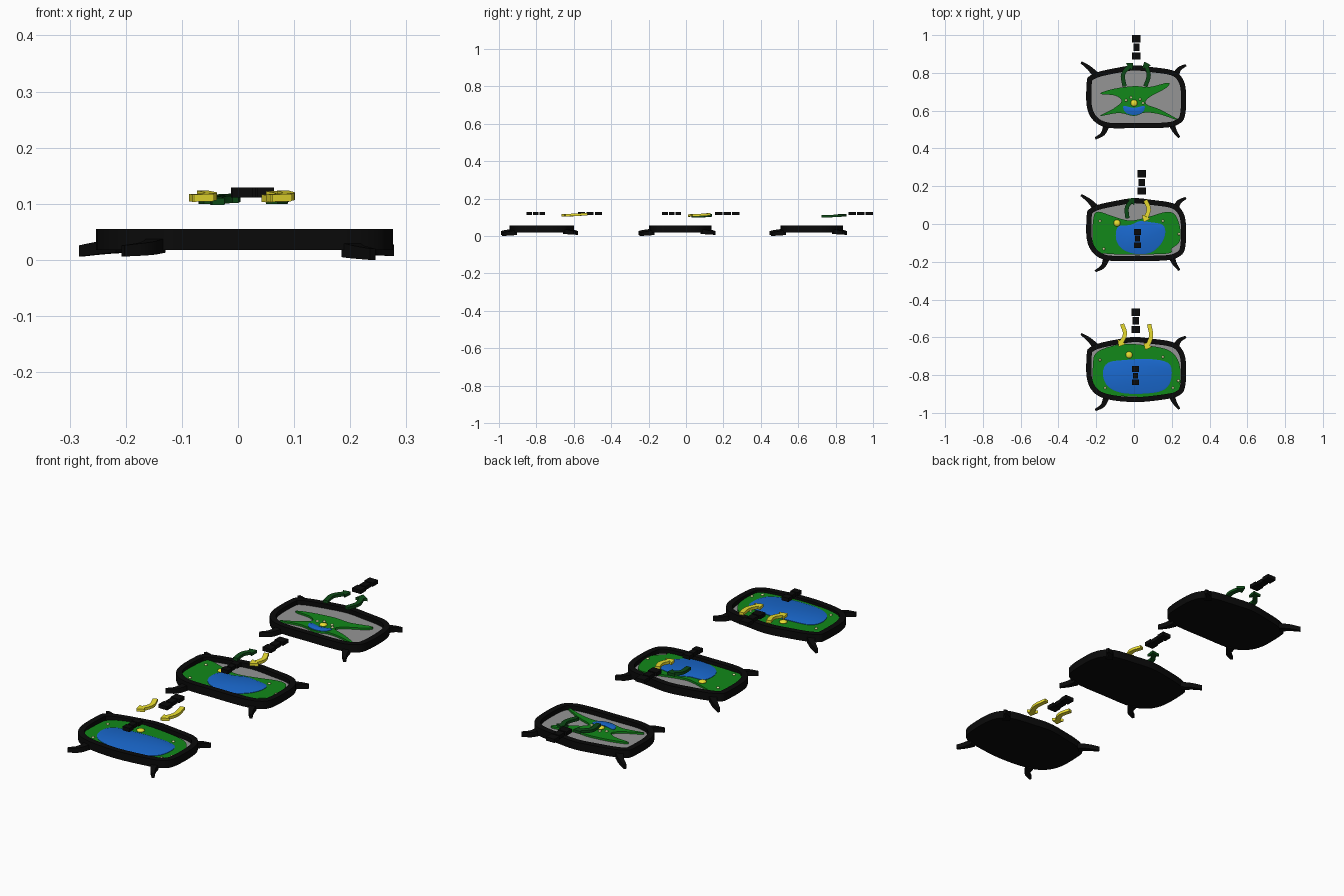
import bpy, bmesh, math
from mathutils import Vector


def material(name, rgb):
    m = bpy.data.materials.new(name)
    m.diffuse_color = (*rgb, 1)
    return m


BLACK = material("black", (0.003, 0.003, 0.003))
GREY = material("grey", (0.3, 0.3, 0.3))
GREEN = material("green", (0.006, 0.25, 0.01))
BLUE = material("blue", (0.01, 0.14, 0.62))
YELLOW = material("yellow", (0.85, 0.75, 0.03))
DARK = material("dark_green", (0.004, 0.07, 0.008))
PALE = material("pale_yellow", (0.7, 0.75, 0.35))


def finish(bm, name, mat, angle=35):
    bmesh.ops.recalc_face_normals(bm, faces=bm.faces[:])
    me = bpy.data.meshes.new(name)
    bm.to_mesh(me)
    bm.free()
    me.materials.append(mat)
    ob = bpy.data.objects.new(name, me)
    bpy.context.collection.objects.link(ob)
    bpy.ops.object.select_all(action='DESELECT')
    ob.select_set(True)
    bpy.context.view_layer.objects.active = ob
    bpy.ops.object.shade_smooth_by_angle(angle=math.radians(angle))
    return ob


def spline(pts, n=4, closed=True):
    # Catmull-Rom through the control points
    p = [Vector(q) for q in pts]
    if not closed:
        p = [2 * p[0] - p[1]] + p + [2 * p[-1] - p[-2]]
    k = len(p)
    out = []
    for i in range(k) if closed else range(1, k - 2):
        a, b, c, d = (p[(i + j) % k] for j in (-1, 0, 1, 2))
        for s in range(n):
            t = s / n
            out.append(0.5 * (2 * b + (c - a) * t + (2 * a - 5 * b + 4 * c - d) * t * t
                              + (3 * b - a - 3 * c + d) * t ** 3))
    return out if closed else out + [p[-2]]


def inset(loop, d):
    # loop runs anticlockwise
    out = []
    for i, p in enumerate(loop):
        t = (loop[(i + 1) % len(loop)] - loop[i - 1]).normalized()
        out.append(p + Vector((-t.y, t.x)) * d)
    return out


def rings(name, loops, mat):
    # solid skinned through (outline, z) loops, capped at both ends
    bm = bmesh.new()
    vs = [[bm.verts.new((p.x, p.y, z)) for p in lp] for lp, z in loops]
    n = len(vs[0])
    for a, b in zip(vs, vs[1:]):
        for i in range(n):
            bm.faces.new((a[i], a[(i + 1) % n], b[(i + 1) % n], b[i]))
    bm.faces.new(vs[0][::-1])
    bm.faces.new(vs[-1])
    return finish(bm, name, mat)


def ribbon(name, path, widths, heights, mat):
    # box-section strip along a 3D path
    bm = bmesh.new()
    prev = None
    for i, p in enumerate(path):
        t = path[min(i + 1, len(path) - 1)] - path[max(i - 1, 0)]
        s = Vector((-t.y, t.x, 0)).normalized() * widths[i] / 2
        h = Vector((0, 0, heights[i] / 2))
        cur = [bm.verts.new(p + q) for q in (s + h, -s + h, -s - h, s - h)]
        if prev:
            for j in range(4):
                bm.faces.new((prev[j], prev[(j + 1) % 4], cur[(j + 1) % 4], cur[j]))
        else:
            bm.faces.new(cur)
        prev = cur
    bm.faces.new(prev)
    return finish(bm, name, mat)


def arrow(name, pts, mat):
    path = spline(pts, 5, False)
    d = (path[-1] - path[-3]).normalized()
    neck = path[-1] - d * 0.03
    body = path[:-2]
    full = body + [neck, neck + d * 0.0005, path[-1]]
    w = [0.022] * (len(body) + 1) + [0.052, 0.003]
    ribbon(name, full, w, [0.013] * len(full), mat)


def ball(name, x, y, z, r, h, mat):
    bm = bmesh.new()
    bmesh.ops.create_uvsphere(bm, u_segments=12, v_segments=8, radius=1)
    for v in bm.verts:
        v.co = (x + v.co.x * r, y + v.co.y * r, z + v.co.z * h)
    finish(bm, name, mat, 60)


def marker(name, x, y, length, w):
    # three plain blocks standing for a water molecule
    bm = bmesh.new()
    for k in (-1, 0, 1):
        g = bmesh.ops.create_cube(bm, size=1)
        ww = w * (0.75 if k == 0 else 1)
        for v in g['verts']:
            v.co = (x + v.co.x * ww, y + k * length * 0.35 + v.co.y * length * 0.3,
                    0.12 + v.co.z * 0.018)
    finish(bm, name, BLACK)


def cell(tag, oy, belly, plasma, vacuole, nucleus, dots):
    outline = spline([(-0.25, 0.05), (-0.25, -0.08), (-0.215, -0.155), (-0.14, -0.193),
                      (0.01, -0.195 - belly), (0.165, -0.193), (0.235, -0.175), (0.27, -0.13),
                      (0.275, 0), (0.255, 0.07), (0.205, 0.11), (0.1, 0.127), (0, 0.137),
                      (-0.1, 0.122), (-0.19, 0.102), (-0.235, 0.08)])
    outline = [p + Vector((0, oy)) for p in outline]
    inner = inset(outline, 0.027)
    # tray-like wall, grey floor, layered contents
    rings(tag + "_cell_wall", [(outline, 0.018), (outline, 0.055), (inner, 0.055), (inner, 0.027)], BLACK)
    rings(tag + "_floor", [(inner, 0.026), (inner, 0.034)], GREY)
    g = spline(plasma)
    rings(tag + "_cytoplasm", [(g, 0.033), (g, 0.043)], GREEN)
    b = spline(vacuole)
    rings(tag + "_vacuole", [(b, 0.04), (b, 0.045), (inset(b, 0.006), 0.047)], BLUE)
    ball(tag + "_nucleus", *nucleus, 0.045, 0.018, 0.007, YELLOW)
    for i, (x, y) in enumerate(dots):
        ball(f"{tag}_granule_{i}", x, y, 0.044, 0.007, 0.005, PALE)
    # broken-off neighbouring wall stubs at the corners
    stubs = [((-0.205, 0.09, 0.026), (-0.24, 0.125, 0.022), (-0.28, 0.153, 0.016)),
             ((0.22, 0.085, 0.024), (0.24, 0.118, 0.02), (0.275, 0.138, 0.017)),
             ((-0.145, -0.18, 0.026), (-0.165, -0.225, 0.02), (-0.205, -0.25, 0.016)),
             ((0.2, -0.175, 0.018), (0.215, -0.21, 0.014), (0.24, -0.245, 0.01))]
    for i, s in enumerate(stubs):
        path = [p + Vector((0, oy, 0)) for p in spline(s, 4, False)]
        n = len(path)
        ribbon(f"{tag}_wall_stub_{i}", path, [0.034 - 0.022 * k / (n - 1) for k in range(n)],
               [0.026 - 0.006 * k / (n - 1) for k in range(n)], BLACK)


# Shrunken cell (back)
cell("shrunken", 0.703, 0,
     [(-0.18, 0.69), (-0.1, 0.68), (-0.065, 0.65), (-0.11, 0.61), (-0.18, 0.572), (-0.08, 0.588),
      (0, 0.572), (0.06, 0.59), (0.14, 0.58), (0.245, 0.545), (0.14, 0.605), (0.065, 0.635),
      (0.08, 0.67), (0.17, 0.72), (0.18, 0.748), (0.08, 0.725), (0, 0.73), (-0.11, 0.715)],
     [(-0.055, 0.625), (-0.045, 0.59), (0, 0.577), (0.045, 0.59), (0.055, 0.625), (0, 0.615)],
     (0, 0.64), [(-0.042, 0.655), (-0.016, 0.67), (0.032, 0.66), (0.048, 0.64)])
# Slack cell (middle)
cell("slack", 0, 0,
     [(-0.215, 0.03), (-0.218, -0.1), (-0.18, -0.155), (0.165, -0.158), (0.2, -0.13),
      (0.243, -0.09), (0.243, -0.015), (0.215, 0.052), (0.165, 0.063), (0.085, 0.04),
      (-0.02, 0.018), (-0.115, 0.042), (-0.19, 0.065)],
     [(-0.085, -0.015), (-0.095, -0.08), (-0.063, -0.132), (0.005, -0.158), (0.085, -0.153),
      (0.14, -0.11), (0.165, -0.053), (0.153, -0.005), (0.085, 0.01), (0.03, 0.015), (-0.02, -0.005)],
     (-0.09, 0.005), [(-0.18, 0.016), (0.153, 0.016), (-0.16, -0.132), (0.238, -0.053)])
# Swollen cell (front)
cell("swollen", -0.735, 0.013,
     [(-0.217, -0.74), (-0.217, -0.85), (-0.19, -0.895), (-0.12, -0.908), (0.085, -0.915),
      (0.215, -0.897), (0.244, -0.85), (0.24, -0.74), (0.19, -0.672), (0.085, -0.645),
      (-0.05, -0.635), (-0.15, -0.656), (-0.205, -0.688)],
     [(-0.165, -0.79), (-0.138, -0.86), (-0.05, -0.897), (0.11, -0.893), (0.18, -0.86),
      (0.2, -0.79), (0.18, -0.735), (0.085, -0.715), (-0.05, -0.72), (-0.138, -0.735)],
     (-0.026, -0.693), [(-0.18, -0.72), (0.153, -0.704), (-0.153, -0.868), (0.206, -0.868), (0.235, -0.83)])

# Flow arrows: dark green out, yellow in
arrow("outflow_arrow_left", [(-0.05, 0.728, 0.106), (-0.057, 0.795, 0.107), (-0.005, 0.852, 0.112)], DARK)
arrow("outflow_arrow_right", [(0.06, 0.728, 0.106), (0.078, 0.79, 0.107), (0.056, 0.858, 0.112)], DARK)
arrow("outflow_arrow_middle", [(-0.035, 0.03, 0.104), (-0.037, 0.09, 0.106), (0.003, 0.137, 0.11)], DARK)
arrow("inflow_arrow_middle", [(0.06, 0.127, 0.116), (0.078, 0.075, 0.112), (0.052, 0.012, 0.109)], YELLOW)
arrow("inflow_arrow_left", [(-0.063, -0.53, 0.117), (-0.048, -0.585, 0.113), (-0.08, -0.648, 0.11)], YELLOW)
arrow("inflow_arrow_right", [(0.08, -0.53, 0.117), (0.09, -0.597, 0.113), (0.06, -0.665, 0.11)], YELLOW)

# Plain water markers outside and inside the cells
for i, (x, y, length, w) in enumerate([(0.013, 0.935, 0.13, 0.045), (0.042, 0.22, 0.13, 0.045),
                                       (0.01, -0.513, 0.13, 0.045), (0.018, -0.077, 0.1, 0.036),
                                       (0.008, -0.803, 0.1, 0.036)]):
    marker(f"water_marker_{i}", x, y, length, w)
